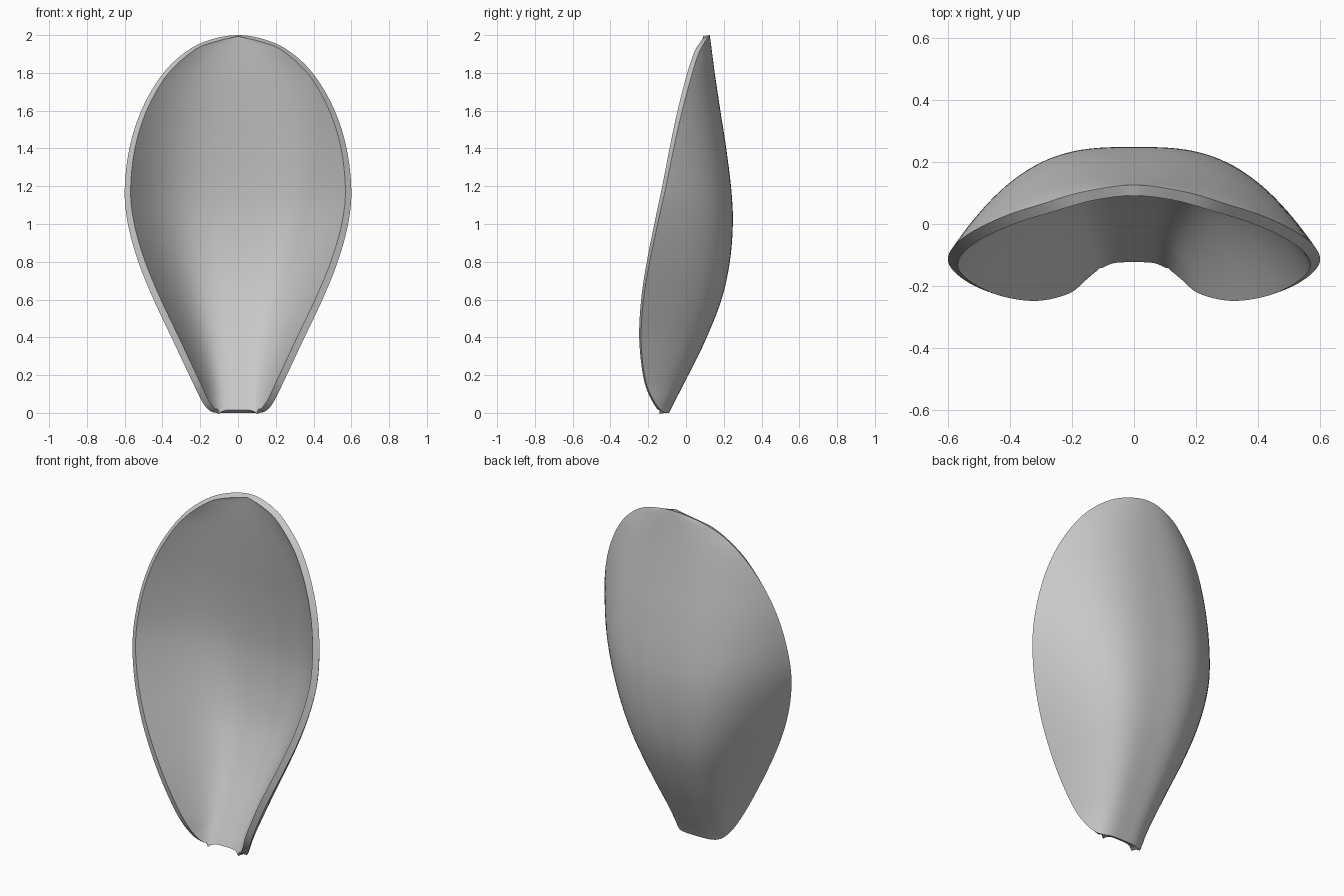
import bpy
import bmesh
from mathutils import Vector

if "Cube" in bpy.data.objects:
    bpy.data.objects.remove(bpy.data.objects["Cube"], do_unlink=True)

THICKNESS = 0.037
STEPS = 6        # rows between two stations
COLUMNS = 56     # faces across the petal

# Stations up the petal: height, half width, rim depth, spine depth
STATIONS = [Vector(s) for s in (
    (0, .118, -.108, -.09),
    (.012, .15, -.131, -.084),
    (.06, .19, -.168, -.06),
    (.17, .244, -.214, -.003),
    (.38, .343, -.238, .101),
    (.6, .447, -.225, .188),
    (.8, .528, -.192, .232),
    (1, .583, -.15, .248),
    (1.18, .6, -.11, .24),
    (1.4, .575, -.065, .213),
    (1.6, .512, -.02, .182),
    (1.78, .41, .028, .155),
    (1.9, .292, .066, .139),
    (1.97, .163, .104, .13),
    (2, 0, .126, .126),
)]


def smooth_rows(stations):
    """Catmull-Rom rows through the stations, closing roundly at the tip."""
    z, w, rim, spine = stations[-2]
    pts = [2 * stations[0] - stations[1], *stations, Vector((z, -w, rim, spine))]
    rows = []
    for a, b, c, d in zip(pts, pts[1:], pts[2:], pts[3:]):
        for i in range(STEPS):
            t = i / STEPS
            rows.append(b + (c - a) * t / 2
                        + (2 * a - 5 * b + 4 * c - d) * t ** 2 / 2
                        + (3 * b - a - 3 * c + d) * t ** 3 / 2)
    return rows


# Curved sheet: each row is a channel, flat at the spine and steep at the rim
bm = bmesh.new()
grid = []
for z, width, rim, spine in smooth_rows(STATIONS):
    power = 3.8 - 0.75 * z
    row = []
    for i in range(COLUMNS + 1):
        u = 2 * i / COLUMNS - 1
        depth = spine + (rim - spine) * abs(u) ** power
        row.append(bm.verts.new((u * width, depth, z)))
    grid.append(row)
for low, high in zip(grid, grid[1:]):
    for i in range(COLUMNS):
        bm.faces.new((low[i + 1], low[i], high[i], high[i + 1]))

# Tip of the petal
tip = bm.verts.new((0, STATIONS[-1][3], STATIONS[-1][0]))
for i in range(COLUMNS):
    bm.faces.new((grid[-1][i + 1], grid[-1][i], tip))

mesh = bpy.data.meshes.new("petal_shell")
bm.to_mesh(mesh)
bm.free()
shell = bpy.data.objects.new("petal_shell", mesh)
bpy.context.collection.objects.link(shell)

# Plain grey material
grey = bpy.data.materials.new("plain_grey")
grey.use_nodes = True
colour = (0.58, 0.58, 0.58, 1)
grey.diffuse_color = colour
grey.node_tree.nodes["Principled BSDF"].inputs["Base Color"].default_value = colour
mesh.materials.append(grey)

# Thickness towards the hollow side, with a crisp rim
bpy.ops.object.select_all(action="DESELECT")
shell.select_set(True)
bpy.context.view_layer.objects.active = shell
solid = shell.modifiers.new("thickness", "SOLIDIFY")
solid.thickness = THICKNESS
solid.offset = -1
bpy.ops.object.modifier_apply(modifier=solid.name)
bpy.ops.object.shade_smooth_by_angle(angle=0.7)
